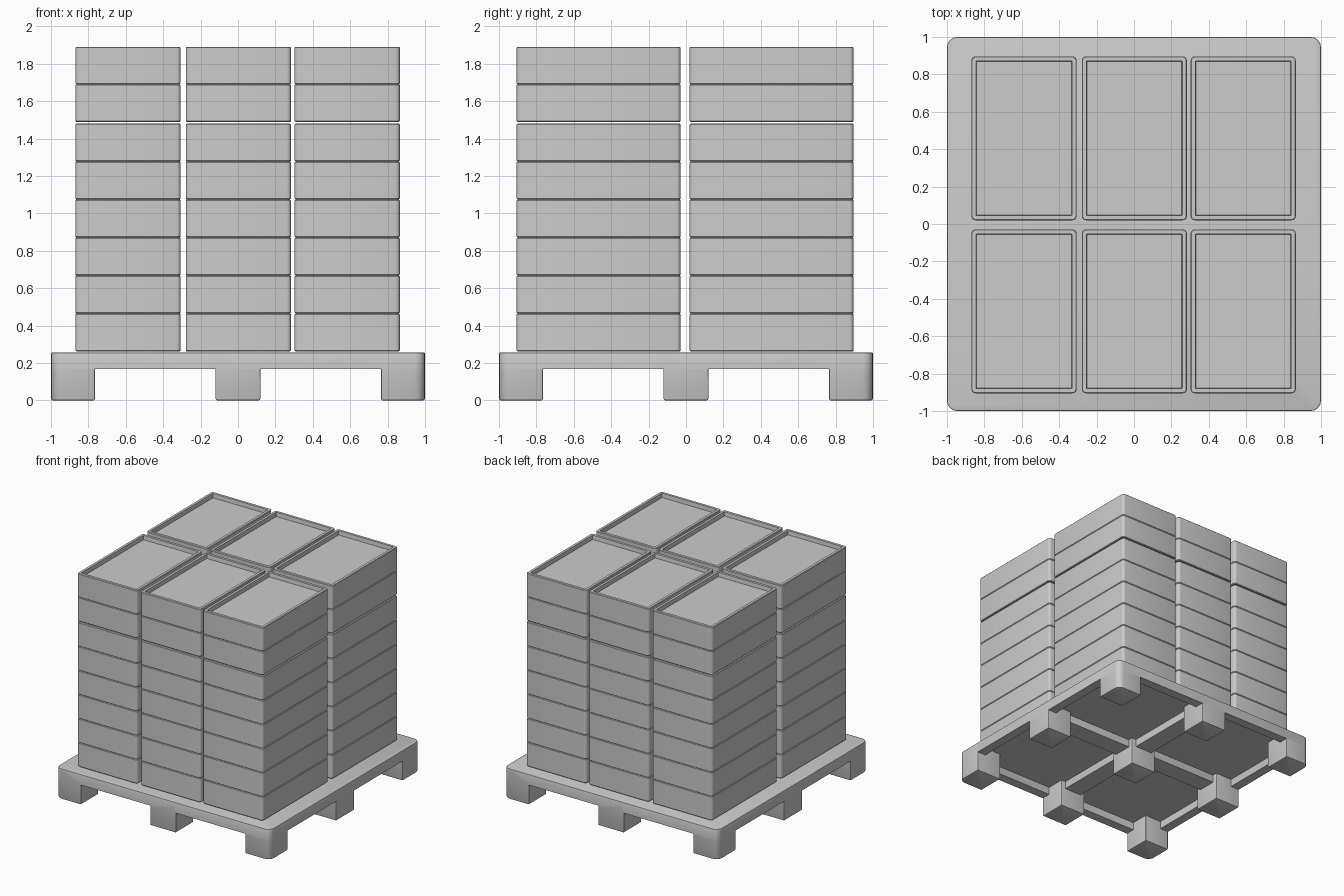
import bpy
import bmesh
import math

if "Cube" in bpy.data.objects:
    bpy.data.objects.remove(bpy.data.objects["Cube"])


def outline(rect, radii, inset, seg=4):
    """Rounded rectangle points, counter-clockwise from the +x +y corner."""
    x0, x1, y0, y1 = rect
    x0, x1, y0, y1 = x0 + inset, x1 - inset, y0 + inset, y1 - inset
    corners = [(x1, y1, -1, -1), (x0, y1, 1, -1), (x0, y0, 1, 1), (x1, y0, -1, 1)]
    pts = []
    for i, (cx, cy, sx, sy) in enumerate(corners):
        r = max(radii[i] - inset, 0.003)
        for k in range(seg + 1):
            a = math.pi / 2 * (i + k / seg)
            pts.append((cx + sx * r + r * math.cos(a), cy + sy * r + r * math.sin(a)))
    return pts


def loft(name, rect, radii, rings):
    """Skin a stack of (z, inset) rounded rectangles, capped at both ends."""
    bm = bmesh.new()
    loops = [[bm.verts.new((x, y, z)) for x, y in outline(rect, radii, inset)]
             for z, inset in rings]
    for a, b in zip(loops, loops[1:]):
        n = len(a)
        for i in range(n):
            j = (i + 1) % n
            bm.faces.new((a[i], a[j], b[j], b[i]))
    bm.faces.new(loops[0][::-1])
    bm.faces.new(loops[-1])
    bmesh.ops.recalc_face_normals(bm, faces=bm.faces[:])
    me = bpy.data.meshes.new(name)
    bm.to_mesh(me)
    bm.free()
    ob = bpy.data.objects.new(name, me)
    bpy.context.collection.objects.link(ob)
    return ob


TOP, UNDER, CEIL = 0.256, 0.167, 0.232
R = 0.055

# Pallet deck: a rounded slab, hollow underneath inside a rim
loft("pallet_deck", (-1, 1, -1, 1), [R] * 4,
     [(CEIL, 0.08), (UNDER, 0.08), (UNDER, 0), (TOP - 0.008, 0),
      (TOP - 0.002, 0.002), (TOP, 0.008)])

# Cross ribs under the deck
loft("pallet_rib_x", (-0.93, 0.93, -0.08, 0.08), [0.003] * 4, [(UNDER, 0), (CEIL + 0.01, 0)])
loft("pallet_rib_y", (-0.08, 0.08, -0.93, 0.93), [0.003] * 4, [(UNDER, 0), (CEIL + 0.01, 0)])

# Nine feet; the outer corners follow the rounded deck
spans = [(-1, -0.765), (-0.12, 0.12), (0.765, 1)]
for i, (x0, x1) in enumerate(spans):
    for j, (y0, y1) in enumerate(spans):
        radii = [0.006] * 4
        corner = {(2, 2): 0, (0, 2): 1, (0, 0): 2, (2, 0): 3}.get((i, j))
        if corner is not None:
            radii[corner] = R
        loft(f"pallet_foot_{i}_{j}", (x0, x1, y0, y1), radii,
             [(0, 0.01), (0.003, 0.003), (0.01, 0), (CEIL + 0.01, 0)])

# Stacked trays: six columns of eight layers with a small gap above the sixth
layers = [(0.262 + 0.203 * k, 0.262 + 0.203 * (k + 1) - 0.001) for k in range(6)]
layers += [(1.488, 1.689), (1.69, 1.89)]
for i, xc in enumerate((-0.588, 0.002, 0.584)):
    for j, yc in enumerate((-0.467, 0.458)):
        rect = (xc - 0.281, xc + 0.281, yc - 0.438, yc + 0.438)
        for k, (z0, z1) in enumerate(layers):
            loft(f"tray_{i}_{j}_{k}", rect, [0.022] * 4,
                 [(z0, 0.005), (z0 + 0.005, 0), (z1 - 0.004, 0), (z1, 0.004),
                  (z1, 0.025), (z1 - 0.035, 0.028)])

# Smooth the rounded corners, keep the edges crisp
bpy.ops.object.select_all(action='SELECT')
bpy.context.view_layer.objects.active = bpy.data.objects["pallet_deck"]
bpy.ops.object.shade_smooth_by_angle(angle=math.radians(35))
